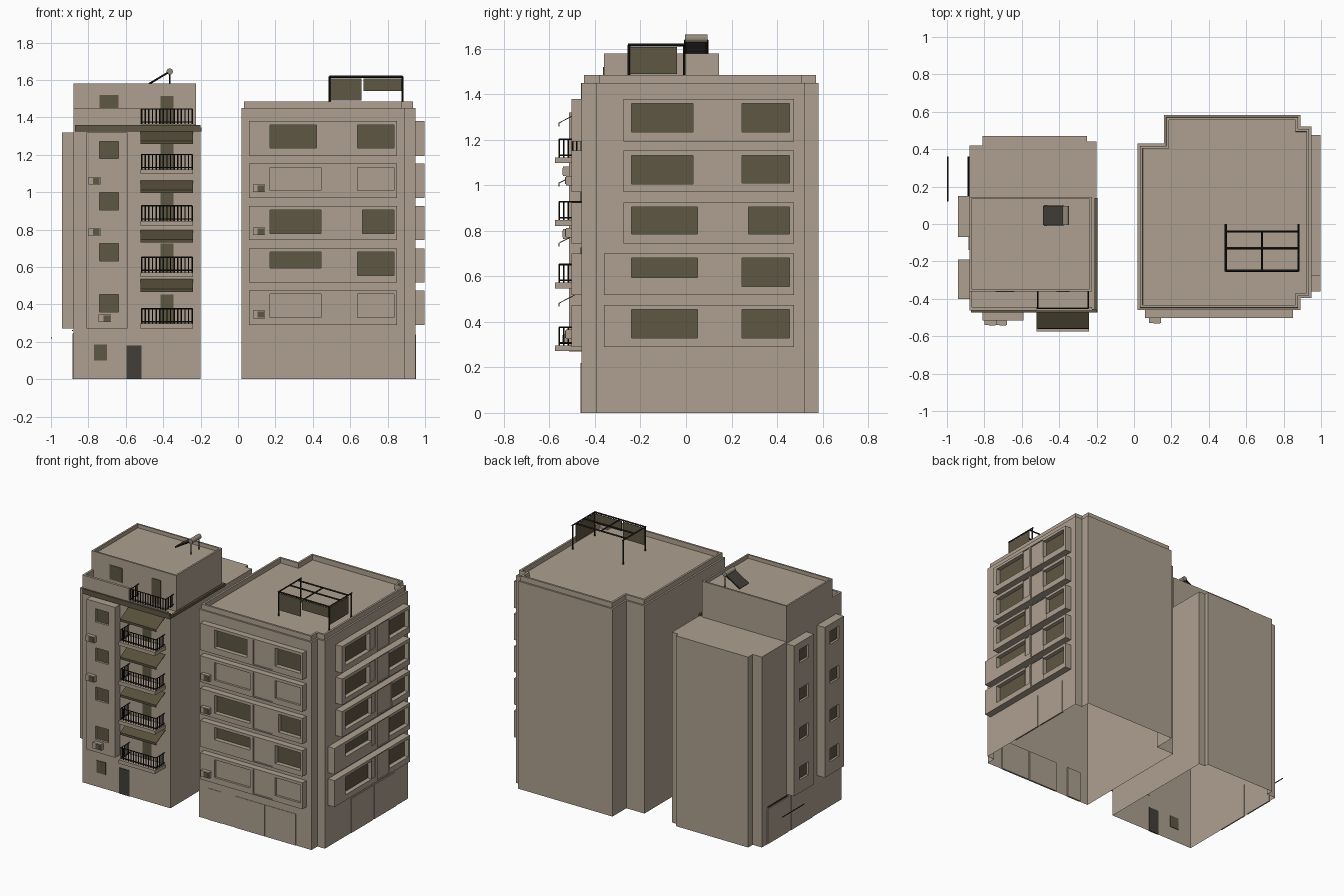
import bpy, bmesh, math
from mathutils import Vector, Matrix

if "Cube" in bpy.data.objects:
    bpy.data.objects.remove(bpy.data.objects["Cube"])


def srgb(name, r, g, b):
    m = bpy.data.materials.new(name)
    m.diffuse_color = [((c / 255 + 0.055) / 1.055) ** 2.4 for c in (r, g, b)] + [1]
    m.use_nodes = True
    m.node_tree.nodes["Principled BSDF"].inputs["Base Color"].default_value = m.diffuse_color
    return m


WALL = srgb("wall_beige", 174, 160, 144)
GLASS = srgb("window_brown", 95, 87, 67)
CANVAS = srgb("awning_brown", 88, 79, 60)
BLACK = srgb("rail_black", 30, 27, 24)
DARK = srgb("door_grey", 66, 62, 57)
TANK = srgb("tank_grey", 150, 140, 126)


def finish(name, bm, *mats, normals=True):
    if normals:
        bmesh.ops.recalc_face_normals(bm, faces=bm.faces)
    me = bpy.data.meshes.new(name)
    bm.to_mesh(me)
    bm.free()
    for m in mats:
        me.materials.append(m)
    ob = bpy.data.objects.new(name, me)
    bpy.context.collection.objects.link(ob)
    return ob


def add_box(bm, x0, x1, y0, y1, z0, z1):
    mat = Matrix.Translation(((x0 + x1) / 2, (y0 + y1) / 2, (z0 + z1) / 2)) @ \
        Matrix.Diagonal((x1 - x0, y1 - y0, z1 - z0, 1))
    bmesh.ops.create_cube(bm, size=1, matrix=mat)


def boxes(name, mat, *items):
    bm = bmesh.new()
    for b in items:
        add_box(bm, *b)
    return finish(name, bm, mat)


def rods(name, mat, r, segs, sides=4):
    bm = bmesh.new()
    for a, b in segs:
        a, b = Vector(a), Vector(b)
        d = b - a
        m = Matrix.Translation((a + b) / 2) @ d.to_track_quat('Z', 'Y').to_matrix().to_4x4()
        bmesh.ops.create_cone(bm, cap_ends=True, segments=sides, radius1=r, radius2=r,
                              depth=d.length, matrix=m)
    return finish(name, bm, mat)


def prism(name, pts, z0, z1, mat, rim=()):
    """Shell with open bottom; rim is a list of (inset, rise) steps on the roof face."""
    bm = bmesh.new()
    lo = [bm.verts.new((x, y, z0)) for x, y in pts]
    hi = [bm.verts.new((x, y, z1)) for x, y in pts]
    n = len(pts)
    for i in range(n):
        bm.faces.new((lo[i], lo[(i + 1) % n], hi[(i + 1) % n], hi[i]))
    top = bm.faces.new(hi)
    bm.normal_update()
    for inset, rise in rim:
        bmesh.ops.inset_region(bm, faces=[top], thickness=inset, use_even_offset=True)
        for v in top.verts:
            v.co.z += rise
        bm.normal_update()
    return finish(name, bm, mat, normals=False)


PLACE = {"front": lambda p, u, z, d: (u, p - d, z),
         "right": lambda p, u, z, d: (p + d, u, z),
         "left": lambda p, u, z, d: (p - d, u, z)}


def bay(name, side, plane, u0, u1, z0, z1, depth, holes):
    """Projecting bay; holes are (u0, u1, z0, z1, recess, material slot)."""
    us = sorted({u0, u1, *[h[0] for h in holes], *[h[1] for h in holes]})
    zs = sorted({z0, z1, *[h[2] for h in holes], *[h[3] for h in holes]})
    bm = bmesh.new()

    def cell(i, j):
        if not (0 <= i < len(us) - 1 and 0 <= j < len(zs) - 1):
            return 0.0, 0
        u, z = (us[i] + us[i + 1]) / 2, (zs[j] + zs[j + 1]) / 2
        for a, b, c, d, rec, slot in holes:
            if a < u < b and c < z < d:
                return depth - rec, slot
        return depth, 0

    def quad(pts, slot=0):
        f = bm.faces.new([bm.verts.new(PLACE[side](plane, *p)) for p in pts])
        f.material_index = slot

    for i in range(-1, len(us) - 1):
        for j in range(-1, len(zs) - 1):
            d, slot = cell(i, j)
            if i >= 0 and j >= 0:
                quad([(us[i], zs[j], d), (us[i + 1], zs[j], d),
                      (us[i + 1], zs[j + 1], d), (us[i], zs[j + 1], d)], slot)
            e = cell(i + 1, j)[0]
            if j >= 0 and abs(e - d) > 1e-6:
                u = us[i + 1]
                quad([(u, zs[j], d), (u, zs[j + 1], d), (u, zs[j + 1], e), (u, zs[j], e)])
            e = cell(i, j + 1)[0]
            if i >= 0 and abs(e - d) > 1e-6:
                z = zs[j + 1]
                quad([(us[i], z, d), (us[i + 1], z, d), (us[i + 1], z, e), (us[i], z, e)])
    bmesh.ops.remove_doubles(bm, verts=bm.verts, dist=1e-5)
    return finish(name, bm, WALL, GLASS)


# ---------- left building: shell, penthouse, eave, terrace parapet ----------
prism("left_building_body", [(-.88, -.46), (-.20, -.46), (-.20, .44), (-.25, .44), (-.25, .47),
                             (-.81, .47), (-.81, .42), (-.88, .42)], 0, 1.33, WALL)
prism("penthouse", [(-.88, -.36), (-.225, -.36), (-.225, .145), (-.88, .145)], 1.33, 1.58, WALL,
      [(.012, 0), (.0005, -.025)])
boxes("eave_band", GLASS, (-.872, -.20, -.472, -.455, 1.325, 1.36),
      (-.21, -.195, -.472, .14, 1.325, 1.345))
boxes("terrace_parapet", WALL, (-.88, -.52, -.462, -.445, 1.33, 1.45),
      (-.88, -.865, -.46, -.36, 1.33, 1.45), (-.52, -.225, -.46, -.445, 1.33, 1.365))
ROWS = [.36 + .273 * i for i in range(4)]
bay("front_bay", "front", -.46, -.81, -.59, .27, 1.32, .055,
    [(-.74, -.64, z, z + .092, .015, 1) for z in ROWS])
for nm, a, b in (("side_bay_rear", -.07, .15), ("side_bay_front", -.40, -.19)):
    c = (a + b) / 2
    bay(nm, "left", -.88, a, b, .27, 1.32, .06,
        [(c - .05, c + .05, z, z + .092, .015, 1) for z in ROWS])
boxes("penthouse_windows", GLASS, (-.74, -.64, -.364, -.355, 1.42, 1.52),
      (-.415, -.345, -.364, -.355, 1.34, 1.515))
boxes("ground_window", GLASS, (-.77, -.70, -.464, -.455, .10, .185))
boxes("entrance_door", DARK, (-.595, -.515, -.464, -.455, 0, .18))
boxes("side_garage_doors", WALL, (-.884, -.875, .13, .36, 0, .245),
      (-.884, -.875, -.14, .10, 0, .245))
rods("side_awning_rods", BLACK, .004, [((-.885, .15, .26), (-.885, .36, .26)),
                                       ((-.997, .12, .22), (-.997, .36, .22))])

# balconies with railings, doors and awnings
BX0, BX1, BY = -.515, -.245, -.557


def railing(z, y, wall_y):
    segs, n = [], 14
    for i in range(n + 1):
        x = BX0 + (BX1 - BX0) * i / n
        segs.append(((x, y, z), (x, y, z + .08)))
    for x in (BX0, BX1):
        for k in range(1, 5):
            yy = y + (wall_y - y) * k / 5
            segs.append(((x, yy, z), (x, yy, z + .08)))
        for dz in (.01, .08):
            segs.append(((x, y, z + dz), (x, wall_y, z + dz)))
    for dz in (.01, .08):
        segs.append(((BX0, y, z + dz), (BX1, y, z + dz)))
    return segs


rail_segs, slabs, doors = [], [], []
for i in range(4):
    z = .272 + .275 * i
    slabs.append((-.52, -.24, -.575, -.455, z, z + .025))
    doors.append((-.415, -.345, -.464, -.455, z + .025, z + .18))
    rail_segs += railing(z + .025, BY, -.46)
rail_segs += railing(1.365, -.452, -.36)
boxes("balcony_slabs", WALL, *slabs)
boxes("balcony_doors", GLASS, *doors)
rods("balcony_railings", BLACK, .0035, rail_segs)

for i in range(4):
    z = .535 + .264 * i
    bm = bmesh.new()
    prof = [(-.46, z), (-.56, z - .052), (-.56, z - .068), (-.556, z - .068), (-.556, z - .054),
            (-.46, z - .004)]
    f = bm.faces.new([bm.verts.new((-.52, y, zz)) for y, zz in prof])
    ext = bmesh.ops.extrude_face_region(bm, geom=[f], use_keep_orig=True)
    bmesh.ops.translate(bm, vec=(.28, 0, 0),
                        verts=[v for v in ext["geom"] if isinstance(v, bmesh.types.BMVert)])
    finish("awning_%d" % (i + 1), bm, CANVAS)

# solar water heater
rods("solar_tank", TANK, .017, [((-.365, -.005, 1.645), (-.365, .095, 1.645))], 16)
bm = bmesh.new()
add_box(bm, -.05, .05, -.05, .05, -.003, .003)
bmesh.ops.scale(bm, vec=(1.3, 1, 1), verts=bm.verts)
bmesh.ops.rotate(bm, matrix=Matrix.Rotation(-math.atan2(.06, .1), 3, 'Y'), verts=bm.verts)
bmesh.ops.translate(bm, vec=(-.428, .045, 1.61), verts=bm.verts)
finish("solar_panel", bm, DARK)
rods("solar_frame", BLACK, .004, [((-.365, y, 1.555), (-.365, y, 1.64)) for y in (0, .09)] +
     [((-.48, y, 1.575), (-.375, y, 1.638)) for y in (-.005, .095)])

# ---------- right building: shell with stepped roof parapet ----------
prism("right_building_body", [(.02, -.46), (.89, -.46), (.89, -.395), (.948, -.395), (.948, .52),
                              (.89, .52), (.89, .583), (.16, .583), (.16, .43), (.02, .43)],
      0, 1.45, WALL, [(.012, 0), (.0005, .035), (.014, 0), (.0005, -.035)])
boxes("front_ground_doors", WALL, (.09, .20, -.463, -.45, 0, .22),
      (.30, .53, -.463, -.45, 0, .22), (.54, .77, -.463, -.45, 0, .22))
boxes("side_ground_doors", WALL, (.94, .951, -.105, .13, 0, .24), (.94, .951, .15, .385, 0, .24))

# floors from the top: bay z range, front windows, side windows, side bay start
FLOORS = [
    (1.193, 1.38, [(.17, .42, 1.235, 1.36), (.64, .835, 1.235, 1.36)],
     [(-.24, .03, 1.235, 1.36), (.245, .455, 1.235, 1.36)], -.275),
    (.97, 1.153, [], [(-.24, .03, 1.005, 1.13), (.245, .455, 1.01, 1.13)], -.275),
    (.745, .925, [(.17, .445, .78, .905), (.665, .835, .78, .905)],
     [(-.24, .05, .785, .905), (.275, .455, .785, .905)], -.275),
    (.518, .70, [(.17, .445, .595, .68), (.64, .835, .555, .68)],
     [(-.24, .05, .595, .68), (.245, .455, .555, .68)], -.36),
    (.29, .475, [], [(-.24, .05, .33, .455), (.245, .455, .33, .455)], -.36),
]
for k, (z0, z1, fw, sw, s0) in enumerate(FLOORS):
    lo, hi = z0 + .04, z1 - .02
    closed = [(.17, .445, lo, hi), (.64, .835, lo, hi)] if not fw else []
    bay("front_bay_floor_%d" % (5 - k), "front", -.46, .06, .85, z0, z1, .043,
        [(*w, .03, 1) for w in fw] + [(*w, .015, 0) for w in closed] +
        [(.47, .62, z0 + .008, z1 - .008, .006, 0)])
    a, b = sw[0][1], sw[1][0]
    bay("side_bay_floor_%d" % (5 - k), "right", .948, s0, .475, z0, z1, .05,
        [(*w, .03, 1) for w in sw] +
        [(a + .003, .095, lo, z1 - .006, .006, 0), (.115, b - .003, z0 + .006, z1 - .006, .006, 0)])

# air conditioners on both fronts
units, fans = [], []
for x, z, y in ((-.80, 1.04, -.515), (-.80, .765, -.515), (-.745, .305, -.515),
                (.08, 1.0, -.503), (.08, .77, -.503), (.08, .325, -.503)):
    units.append((x, x + .065, y - .025, y + .002, z, z + .042))
    fans.append((x + .025, x + .06, y - .028, y - .02, z + .005, z + .037))
boxes("air_conditioners", WALL, *units)
boxes("air_conditioner_fans", GLASS, *fans)

# roof pergola with screens
top = 1.617
seg = [((x, y, 1.45), (x, y, top)) for x in (.49, .88) for y in (-.25, -.008)]
seg += [((x, -.255, top), (x, 0, top)) for x in (.49, .88)]
seg += [((.685, -.25, top), (.685, -.04, top))]
seg += [((.49, y, top), (.88, y, top)) for y in (-.25, -.13, -.04)]
rods("pergola_frame", BLACK, .006, seg)
boxes("pergola_screens", GLASS, (.495, .66, -.252, -.247, 1.49, 1.608),
      (.67, .875, -.252, -.247, 1.54, 1.608), (.878, .883, -.25, -.04, 1.49, 1.608))
